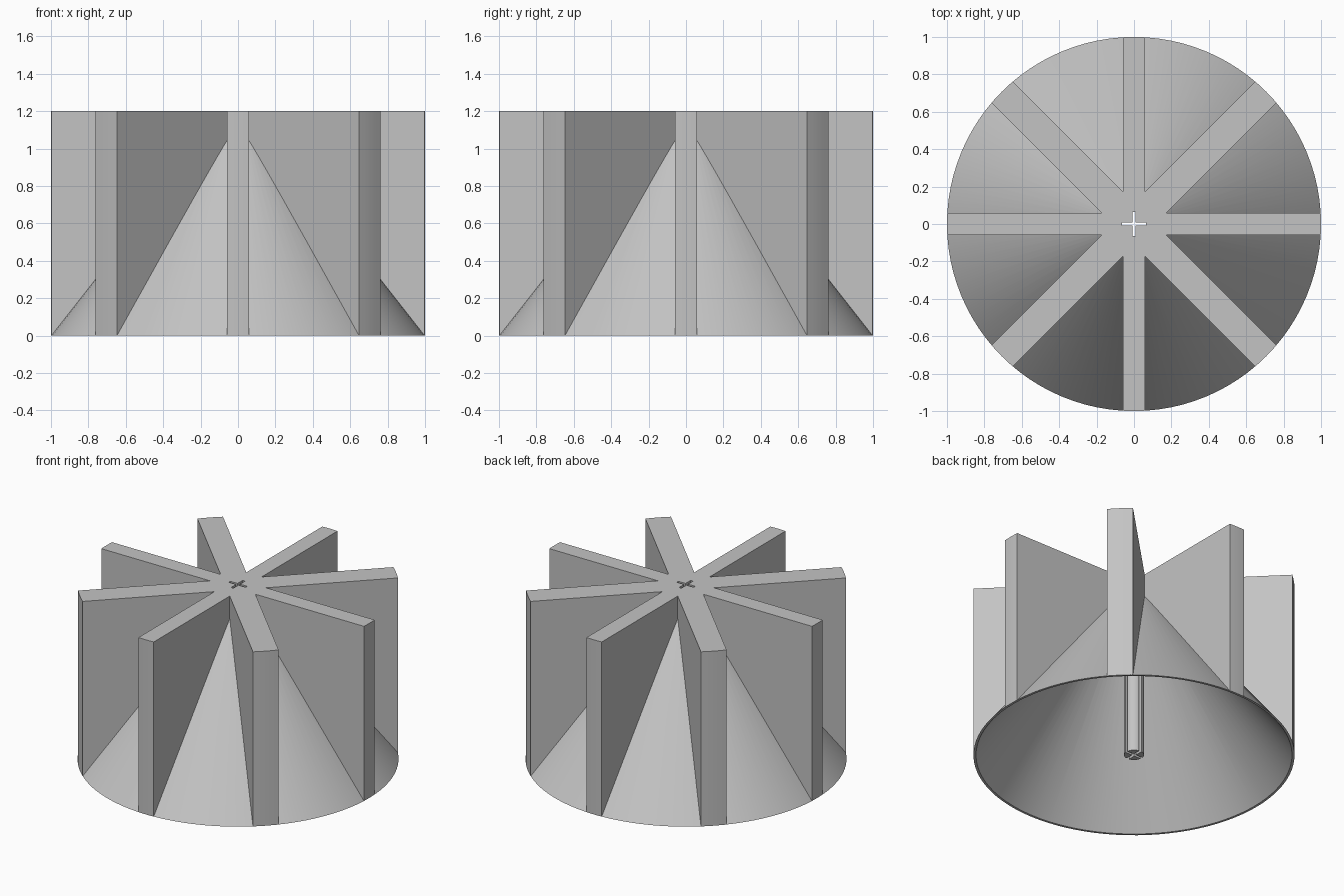
import bpy, bmesh
from math import sin, cos, asin, pi, sqrt

cube = bpy.data.objects.get("Cube")
if cube:
    bpy.data.objects.remove(cube, do_unlink=True)

HEIGHT = 1.2
SLOPE = 1.277          # cone height lost per unit of radius
WALL = 0.016           # horizontal thickness of the cone shell
SEGMENTS = 96
SHAFT_R = 0.062
SLOT = 0.009           # half width of the cross slot

grey = bpy.data.materials.new("plain grey")
grey.use_nodes = True
grey.diffuse_color = (0.55, 0.55, 0.55, 1)
grey.node_tree.nodes["Principled BSDF"].inputs["Base Color"].default_value = (0.55, 0.55, 0.55, 1)


def make_object(name, bm):
    bmesh.ops.recalc_face_normals(bm, faces=bm.faces)
    mesh = bpy.data.meshes.new(name)
    bm.to_mesh(mesh)
    bm.free()
    mesh.materials.append(grey)
    obj = bpy.data.objects.new(name, mesh)
    bpy.context.collection.objects.link(obj)
    return obj


def add_prism(bm, outline, z0, z1):
    face = bm.faces.new([bm.verts.new((x, y, z0)) for x, y in outline])
    top = bmesh.ops.extrude_face_region(bm, geom=[face], use_keep_orig=True)["geom"]
    bmesh.ops.translate(bm, vec=(0, 0, z1 - z0),
                        verts=[v for v in top if isinstance(v, bmesh.types.BMVert)])


def prism(name, outlines, z0, z1):
    bm = bmesh.new()
    for outline in outlines:
        add_prism(bm, outline, z0, z1)
    return make_object(name, bm)


def lathe(name, profile):
    """Spin a closed (radius, z) profile round the z axis."""
    bm = bmesh.new()
    rings = []
    for r, z in profile:
        rings.append([bm.verts.new((r * cos(2 * pi * i / SEGMENTS), r * sin(2 * pi * i / SEGMENTS), z))
                      for i in range(SEGMENTS)])
    for a, b in zip(rings, rings[1:] + rings[:1]):
        for i in range(SEGMENTS):
            j = (i + 1) % SEGMENTS
            bm.faces.new((a[i], a[j], b[j], b[i]))
    return make_object(name, bm)


def cut(obj, cutter):
    mod = obj.modifiers.new("cut", 'BOOLEAN')
    mod.operation = 'DIFFERENCE'
    mod.solver = 'EXACT'
    mod.object = cutter
    bpy.context.view_layer.objects.active = obj
    bpy.ops.object.modifier_apply(modifier=mod.name)


# Eight-armed blade outline: straight arms are thinner than diagonal ones
half_widths = [0.058, 0.081]
star = []
for k in range(8):
    a = k * pi / 4
    w, w_next = half_widths[k % 2], half_widths[(k + 1) % 2]
    spread = asin(w)
    for s in range(-2, 3):
        t = a + spread * s / 2
        star.append((cos(t), sin(t)))
    # valley where this arm's side meets the next arm's side
    along = (w_next + w * cos(pi / 4)) * sqrt(2)
    star.append((along * cos(a) - w * sin(a), along * sin(a) + w * cos(a)))
blades = prism("blades", [star], 0, HEIGHT)

# Hollow conical body
z_top = HEIGHT - 0.01
r_top = 1 - z_top / SLOPE
cone_shell = lathe("cone_shell", [(1, 0), (r_top, z_top), (r_top - WALL, z_top), (1 - WALL, 0)])

# Hollow out the blades inside the cone wall
bm = bmesh.new()
z_low, z_high = -0.1, 1.15
mid = 1 - WALL / 2
bmesh.ops.create_cone(bm, cap_ends=True, segments=SEGMENTS, radius1=mid - z_low / SLOPE,
                      radius2=mid - z_high / SLOPE, depth=z_high - z_low)
bmesh.ops.translate(bm, vec=(0, 0, (z_low + z_high) / 2), verts=bm.verts)
hollow = make_object("hollow_cutter", bm)
hollow.hide_render = True
cut(blades, hollow)

# Cross-shaped slot through the hub
R = SHAFT_R + 0.002
cross = []
for k in range(4):
    c, s = round(cos(k * pi / 2)), round(sin(k * pi / 2))
    for x, y in ((R, -SLOT), (R, SLOT), (SLOT, SLOT)):
        cross.append((x * c - y * s, x * s + y * c))
slot = prism("slot_cutter", [cross], -0.2, HEIGHT + 0.2)
slot.hide_render = True
cut(blades, slot)
cut(cone_shell, slot)
for helper in (hollow, slot):
    bpy.data.objects.remove(helper, do_unlink=True)

# Central shaft: four quarter columns separated by the slot
gap = asin(SLOT / SHAFT_R)
quarters = []
for k in range(4):
    a = k * pi / 2
    c, s = cos(a), sin(a)
    arc = [a + gap + (pi / 2 - 2 * gap) * i / 8 for i in range(9)]
    quarters.append([(SLOT * c - SLOT * s, SLOT * s + SLOT * c)]
                    + [(SHAFT_R * cos(t), SHAFT_R * sin(t)) for t in arc])
shaft = prism("shaft", quarters, 0, HEIGHT - 0.01)

# Smooth the round walls, keep the edges crisp
bpy.ops.object.select_all(action='DESELECT')
for obj in (blades, cone_shell, shaft):
    obj.select_set(True)
bpy.context.view_layer.objects.active = blades
bpy.ops.object.shade_smooth_by_angle(angle=pi / 6)
